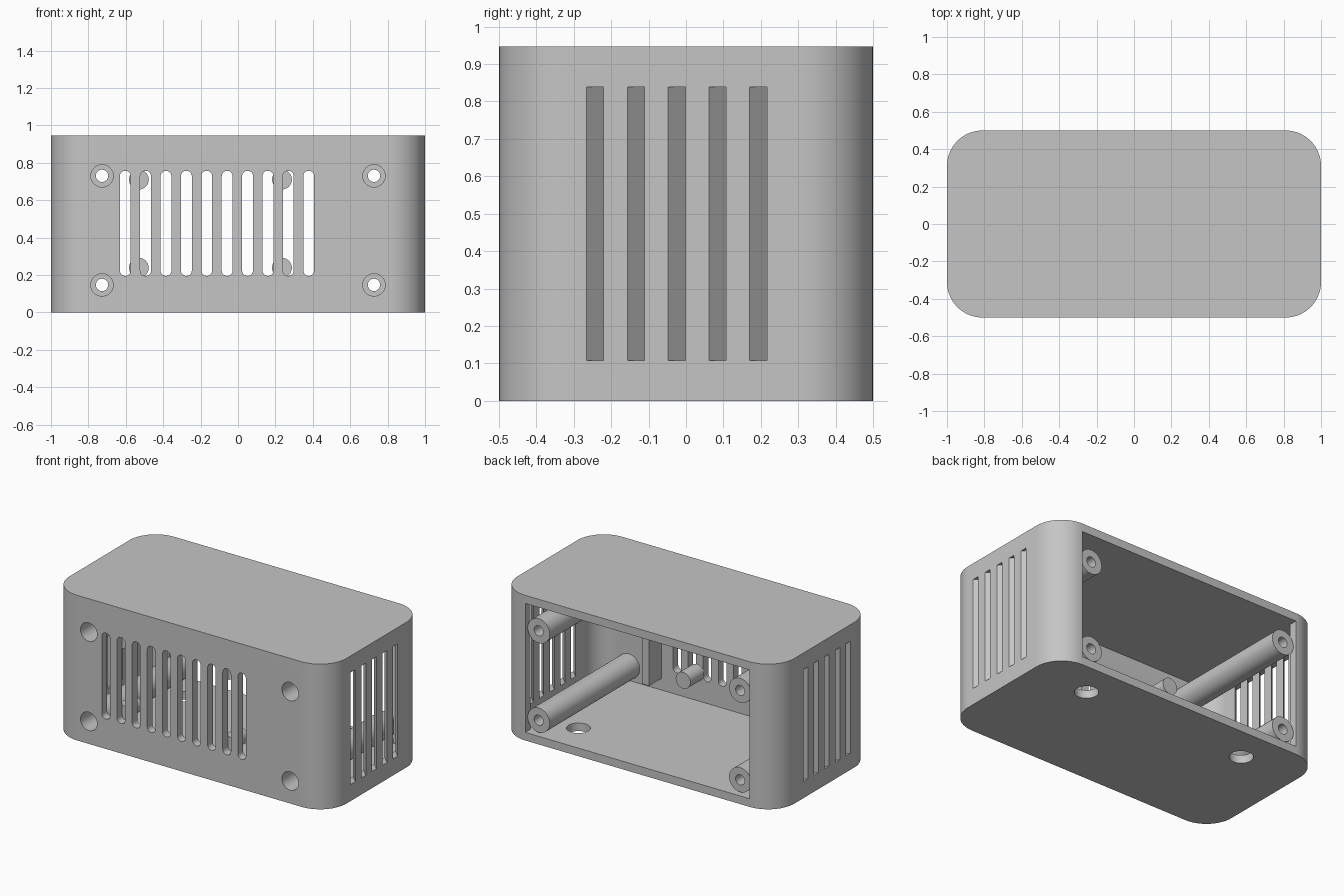
import bpy, bmesh, math
from mathutils import Vector

if "Cube" in bpy.data.objects:
    bpy.data.objects.remove(bpy.data.objects["Cube"], do_unlink=True)

HEIGHT, WALL, RADIUS = 0.947, 0.053, 0.19
INNER_FRONT = -0.5 + WALL

grey = bpy.data.materials.new("matte grey")
grey.use_nodes = True
colour = (0.56, 0.56, 0.56, 1)
grey.diffuse_color = colour
grey.node_tree.nodes["Principled BSDF"].inputs["Base Color"].default_value = colour


def make_object(name, bm):
    bmesh.ops.recalc_face_normals(bm, faces=bm.faces)
    mesh = bpy.data.meshes.new(name)
    bm.to_mesh(mesh)
    bm.free()
    obj = bpy.data.objects.new(name, mesh)
    bpy.context.collection.objects.link(obj)
    mesh.materials.append(grey)
    return obj


def add_prism(bm, points, low, high, axis):
    """Extrude a 2D outline along z (outline in x, y) or along y (outline in x, z)."""
    def place(p, d):
        return Vector((p[0], p[1], d)) if axis == "z" else Vector((p[0], d, p[1]))
    bottom = [bm.verts.new(place(p, low)) for p in points]
    top = [bm.verts.new(place(p, high)) for p in points]
    bm.faces.new(bottom)
    bm.faces.new(top)
    n = len(points)
    for i in range(n):
        j = (i + 1) % n
        bm.faces.new((bottom[i], bottom[j], top[j], top[i]))


def rounded(cx, cy, half_w, half_h, r, steps):
    """Rounded rectangle outline; collapses to a circle when both halves equal r."""
    points = []
    for quarter, (sx, sy) in enumerate(((1, 1), (-1, 1), (-1, -1), (1, -1))):
        for i in range(steps + 1):
            a = math.pi / 2 * (quarter + i / steps)
            p = (cx + sx * (half_w - r) + r * math.cos(a),
                 cy + sy * (half_h - r) + r * math.sin(a))
            if not points or math.dist(p, points[-1]) > 1e-5:
                points.append(p)
    if math.dist(points[0], points[-1]) < 1e-5:
        points.pop()
    return points


def circle(cx, cy, r, steps=8):
    return rounded(cx, cy, r, r, r, steps)


def cut(target, cutter):
    mod = target.modifiers.new("cut", "BOOLEAN")
    mod.operation = "DIFFERENCE"
    mod.solver = "EXACT"
    mod.object = cutter
    bpy.ops.object.select_all(action="DESELECT")
    bpy.context.view_layer.objects.active = target
    target.select_set(True)
    bpy.ops.object.modifier_apply(modifier=mod.name)
    bpy.data.objects.remove(cutter, do_unlink=True)


def smooth(obj):
    bpy.ops.object.select_all(action="DESELECT")
    bpy.context.view_layer.objects.active = obj
    obj.select_set(True)
    bpy.ops.object.shade_smooth_by_angle(angle=math.radians(30))


# Rounded shell, hollowed and opened at the back
bm = bmesh.new()
add_prism(bm, rounded(0, 0, 1, 0.5, RADIUS, 14), 0, HEIGHT, "z")
shell = make_object("shell", bm)

bm = bmesh.new()
add_prism(bm, rounded(0, 0, 1 - WALL, 0.5 - WALL, RADIUS - WALL, 14), WALL, HEIGHT - WALL, "z")
cut(shell, make_object("cavity_cutter", bm))

bm = bmesh.new()
add_prism(bm, rounded(0, HEIGHT / 2, 0.81, HEIGHT / 2 - WALL, 0, 1), 0.3, 0.6, "y")
cut(shell, make_object("opening_cutter", bm))

# Front vents, screw holes, floor holes and slanted side louvres
post_spots = [(x, z) for x in (-0.727, 0.727) for z in (0.147, 0.73)]
bm = bmesh.new()
for i in range(10):
    add_prism(bm, rounded(-0.603 + 0.109 * i, 0.476, 0.029, 0.281, 0.028, 5), -0.6, -0.42, "y")
for x, z in post_spots:
    add_prism(bm, circle(x, z, 0.06), -0.6, -0.42, "y")
for side in (-1, 1):
    add_prism(bm, circle(side * 0.587, 0.27, 0.071), -0.1, 0.1, "z")
    for i in range(5):
        y = -0.243 + 0.109 * i
        louvre = [(side * (1 - d), y + d + w) for d, w in
                  ((-0.03, -0.023), (0.08, -0.023), (0.08, 0.023), (-0.03, 0.023))]
        add_prism(bm, louvre, 0.108, 0.839, "z")
cut(shell, make_object("vent_cutter", bm))
smooth(shell)

# Hollow screw posts with a wide bore at the front and a narrow one at the back
SIDES = 32
profile = [(0.08, INNER_FRONT - 0.003), (0.08, 0.48), (0.033, 0.48),
           (0.033, 0.3), (0.06, 0.3), (0.06, INNER_FRONT - 0.003)]
for number, (x, z) in enumerate(post_spots):
    bm = bmesh.new()
    rings = []
    for r, y in profile:
        rings.append([bm.verts.new((x + r * math.cos(math.tau * i / SIDES), y,
                                    z + r * math.sin(math.tau * i / SIDES)))
                      for i in range(SIDES)])
    for k, ring in enumerate(rings):
        other = rings[(k + 1) % len(rings)]
        for i in range(SIDES):
            j = (i + 1) % SIDES
            bm.faces.new((ring[i], ring[j], other[j], other[i]))
    smooth(make_object(f"screw_post_{number + 1}", bm))

# Short mounting pegs behind the front wall
for number, (x, z) in enumerate([(x, z) for x in (-0.53, 0.235) for z in (0.238, 0.71)]):
    bm = bmesh.new()
    add_prism(bm, circle(x, z, 0.053), INNER_FRONT, -0.305, "y")
    smooth(make_object(f"mounting_peg_{number + 1}", bm))

# Upright rib beside the vents
bm = bmesh.new()
add_prism(bm, rounded(0.515, HEIGHT / 2, 0.025, 0.345, 0, 1), INNER_FRONT - 0.003, -0.32, "y")
make_object("inner_rib", bm)
